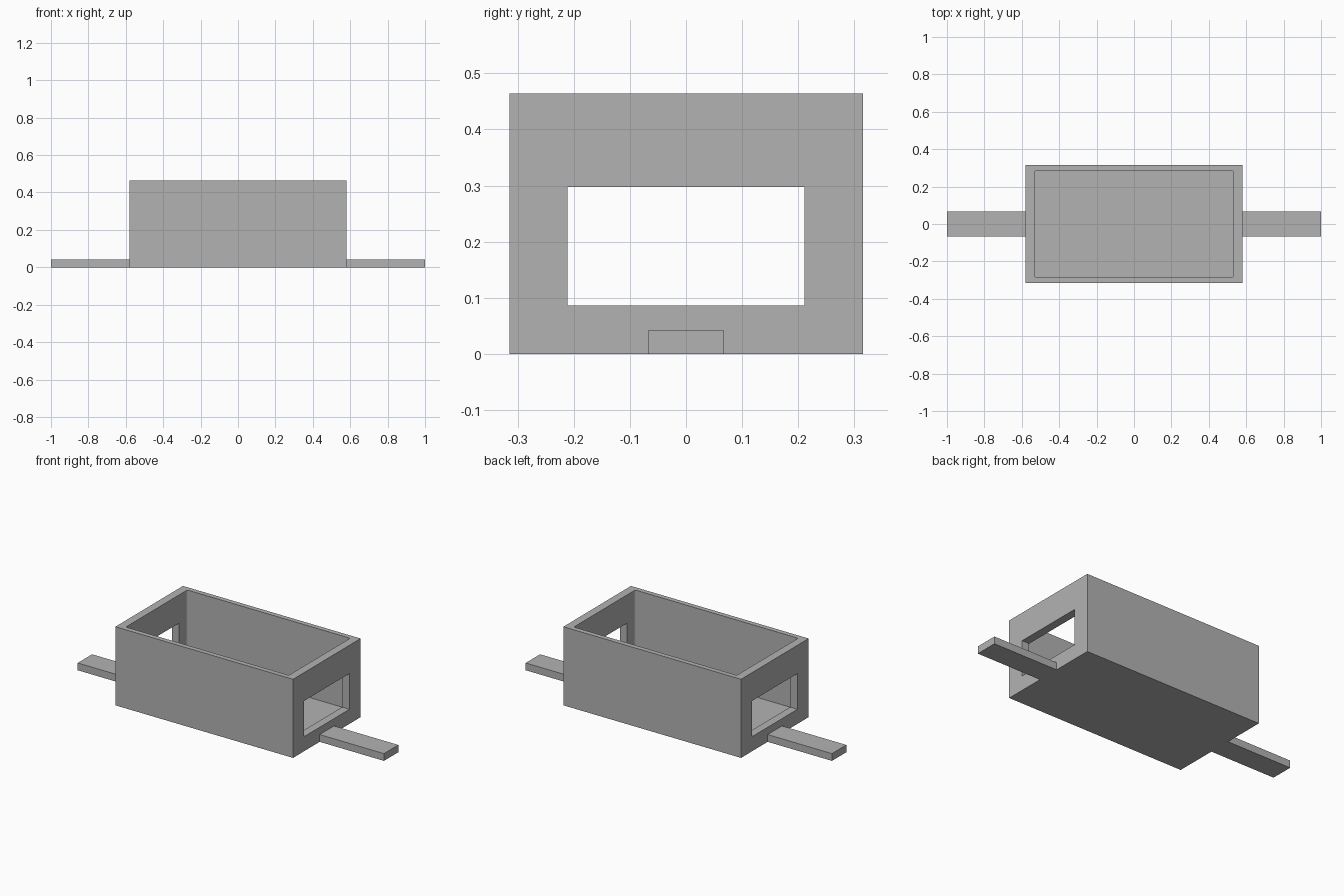
import bpy
import bmesh
from mathutils import Vector

cube = bpy.data.objects.get("Cube")
if cube:
    bpy.data.objects.remove(cube, do_unlink=True)

# Single flat material
grey = bpy.data.materials.new("plain grey")
grey.use_nodes = True
colour = (0.45, 0.45, 0.45, 1)
grey.diffuse_color = colour
grey.node_tree.nodes["Principled BSDF"].inputs["Base Color"].default_value = colour


def block(name, low, high, corner=0):
    """Box between two corners, with optional rounded vertical edges."""
    low, high = Vector(low), Vector(high)
    bm = bmesh.new()
    bmesh.ops.create_cube(bm, size=1)
    bmesh.ops.scale(bm, vec=high - low, verts=bm.verts)
    bmesh.ops.translate(bm, vec=(low + high) / 2, verts=bm.verts)
    if corner:
        upright = [e for e in bm.edges
                   if abs(e.verts[0].co.z - e.verts[1].co.z) > 0.01]
        bmesh.ops.bevel(bm, geom=upright, offset=corner, segments=4,
                        profile=0.5, affect='EDGES')
    mesh = bpy.data.meshes.new(name)
    bm.to_mesh(mesh)
    bm.free()
    mesh.materials.append(grey)
    obj = bpy.data.objects.new(name, mesh)
    bpy.context.collection.objects.link(obj)
    return obj


def cut(target, cutter):
    mod = target.modifiers.new(cutter.name, 'BOOLEAN')
    mod.operation = 'DIFFERENCE'
    mod.solver = 'EXACT'
    mod.object = cutter
    cutter.hide_render = True
    cutter.hide_viewport = True
    cutter.display_type = 'WIRE'


# Open-topped box, hollowed out, with a window through both ends
housing = block("housing", (-0.58, -0.315, 0), (0.58, 0.315, 0.464))
cut(housing, block("cavity_cutter", (-0.532, -0.286, 0.043), (0.532, 0.286, 0.6), 0.01))
cut(housing, block("window_cutter", (-0.7, -0.211, 0.086), (0.7, 0.211, 0.297)))

# Flat mounting tabs on the two ends
for name, inner, outer in (("left_tab", 0.58, 1), ("right_tab", -1, -0.58)):
    block(name, (inner, -0.067, 0), (outer, 0.067, 0.043))
